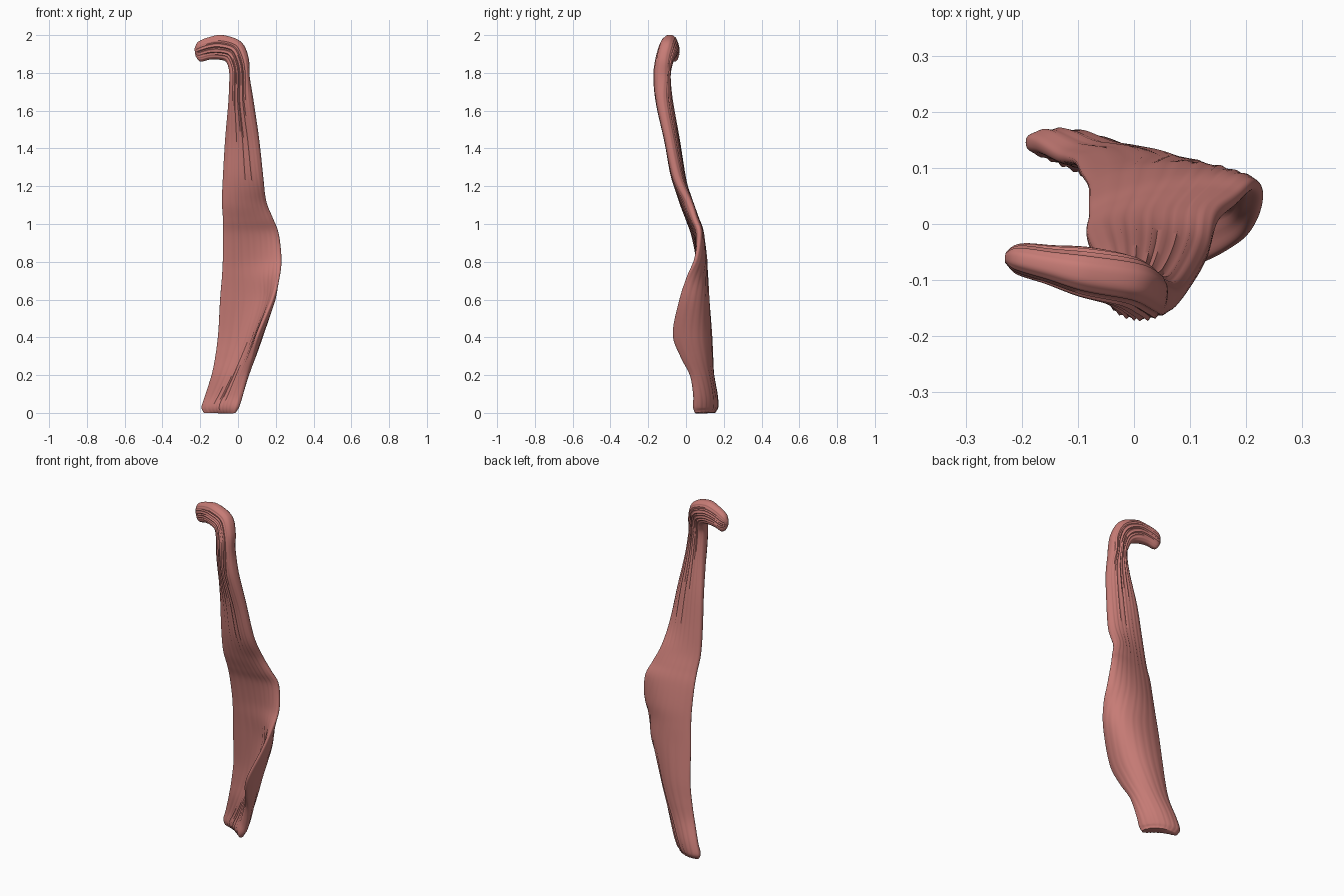
import bpy
import bmesh
import math
from mathutils import Vector

default_cube = bpy.data.objects.get("Cube")
if default_cube:
    bpy.data.objects.remove(default_cube, do_unlink=True)

UNIT = 0.01          # section measures are in hundredths
STEPS = 7            # rings between neighbouring sections
AROUND = 72          # points around each ring
GROOVES = 9          # fibre grooves across the sheet

# Belly sections: height, inner edge, middle, outer edge, half thickness
BELLY = [
    (0, (-18, 14), (-8, 12), (-1.5, 5), 2),
    (3, (-19.3, 14.5), (-8.5, 12), (-.3, 4), 3.3),
    (9, (-17.5, 14), (-6, 12), (1.5, 4), 3.3),
    (20, (-14, 12), (-1, 10.5), (4, 2), 3),
    (30, (-12, 11.5), (3.5, 9.5), (7, -3), 2.7),
    (42, (-10.5, 11), (8, 8.5), (10.5, -7), 2.5),
    (60, (-9.5, 9), (12, 8.5), (18, -3.5), 2.4),
    (72, (-8.5, 7.5), (11, 8.5), (21.5, .5), 2.5),
    (82, (-8, 6), (10, 8.5), (22.8, 5), 2.5),
    (95, (-8, 3.5), (9, 6.5), (21.5, 7), 2.5),
    (103, (-8, 1), (7, 3.5), (18.5, 4.5), 2.7),
    (112, (-8.5, -1.5), (5, 0), (15, 1.5), 3),
    (125, (-8, -3.5), (4, -4), (13.3, -5), 3.5),
    (145, (-6.8, -6), (3, -7.5), (11, -9.5), 3.5),
    (165, (-5, -10), (1.5, -11.5), (8, -13.5), 4),
    (178, (-4.5, -12), (1, -12.7), (6.2, -13), 4.3),
]

# Hooked tendon sections: inner edge, outer edge, half thickness
HOOK = [
    ((-5, -11, 183), (5.5, -12.5, 188), 4.3),
    ((-6.5, -9.5, 186), (1.5, -10.5, 196.5), 4.4),
    ((-10, -8, 187), (-8, -9, 200), 4.2),
    ((-15, -7, 187), (-15, -7.5, 199), 3.3),
    ((-20, -6.2, 186), (-21, -6.2, 196.5), 2.6),
    ((-22.5, -6, 189), (-23, -6, 193), 1),
]


def gather_sections():
    sections = []
    for z, inner, middle, outer, thick in BELLY:
        edge = [Vector((p[0], p[1], z)) for p in (inner, middle, outer)]
        sections.append(edge + [thick])
    for inner, outer, thick in HOOK:
        a, b = Vector(inner), Vector(outer)
        sections.append([a, (a + b) / 2, b, thick])
    return sections


def spline(a, b, c, d, t):
    """Catmull-Rom blend from b to c."""
    return (b * 2 + (c - a) * t + (a * 2 - b * 5 + c * 4 - d) * t ** 2
            + (b * 3 - a - c * 3 + d) * t ** 3) * 0.5


def refine(sections):
    rows = []
    last = len(sections) - 1
    for i in range(last):
        near = [sections[min(max(i + k, 0), last)] for k in (-1, 0, 1, 2)]
        for s in range(STEPS):
            rows.append([spline(*values, s / STEPS) for values in zip(*near)])
    rows.append(sections[last])
    return rows


def across(row, t):
    """Point and tangent on the curve through inner, middle and outer."""
    a, m, b, _ = row
    slope = m * 4 - a * 3 - b
    bend = (a + b) * 2 - m * 4
    return a + slope * t + bend * t * t, slope + bend * 2 * t


def ring(row, along):
    points = []
    for k in range(AROUND):
        angle = math.tau * k / AROUND
        c, s = math.cos(angle), math.sin(angle)
        t = (1 + c) / 2
        point, tangent = across(row, t)
        normal = tangent.cross(along).normalized()
        # blunt rims and shallow lengthwise grooves
        depth = math.copysign(abs(s) ** 0.75, s) * row[3]
        depth *= 1 + 0.09 * math.cos(GROOVES * math.tau * t) * abs(s)
        points.append((point + normal * depth) * UNIT)
    return points


def build_muscle():
    rows = refine(gather_sections())
    bm = bmesh.new()
    rings = []
    for i, row in enumerate(rows):
        along = rows[min(i + 1, len(rows) - 1)][1] - rows[max(i - 1, 0)][1]
        rings.append([bm.verts.new(p) for p in ring(row, along)])
    for low, high in zip(rings, rings[1:]):
        for k in range(AROUND):
            n = (k + 1) % AROUND
            bm.faces.new((low[k], low[n], high[n], high[k]))
    # rounded end caps
    for end in (rings[0], rings[-1]):
        bm.faces.new(end)
    bmesh.ops.recalc_face_normals(bm, faces=bm.faces)
    mesh = bpy.data.meshes.new("muscle_belly")
    bm.to_mesh(mesh)
    bm.free()
    obj = bpy.data.objects.new("muscle_belly", mesh)
    bpy.context.collection.objects.link(obj)
    return obj


muscle = build_muscle()

# Muscle colour
flesh = bpy.data.materials.new("flesh")
flesh.use_nodes = True
colour = (0.57, 0.2, 0.18, 1)
flesh.diffuse_color = colour
flesh.node_tree.nodes["Principled BSDF"].inputs["Base Color"].default_value = colour
muscle.data.materials.append(flesh)

bpy.context.view_layer.objects.active = muscle
muscle.select_set(True)
bpy.ops.object.shade_smooth_by_angle(angle=math.radians(60))
